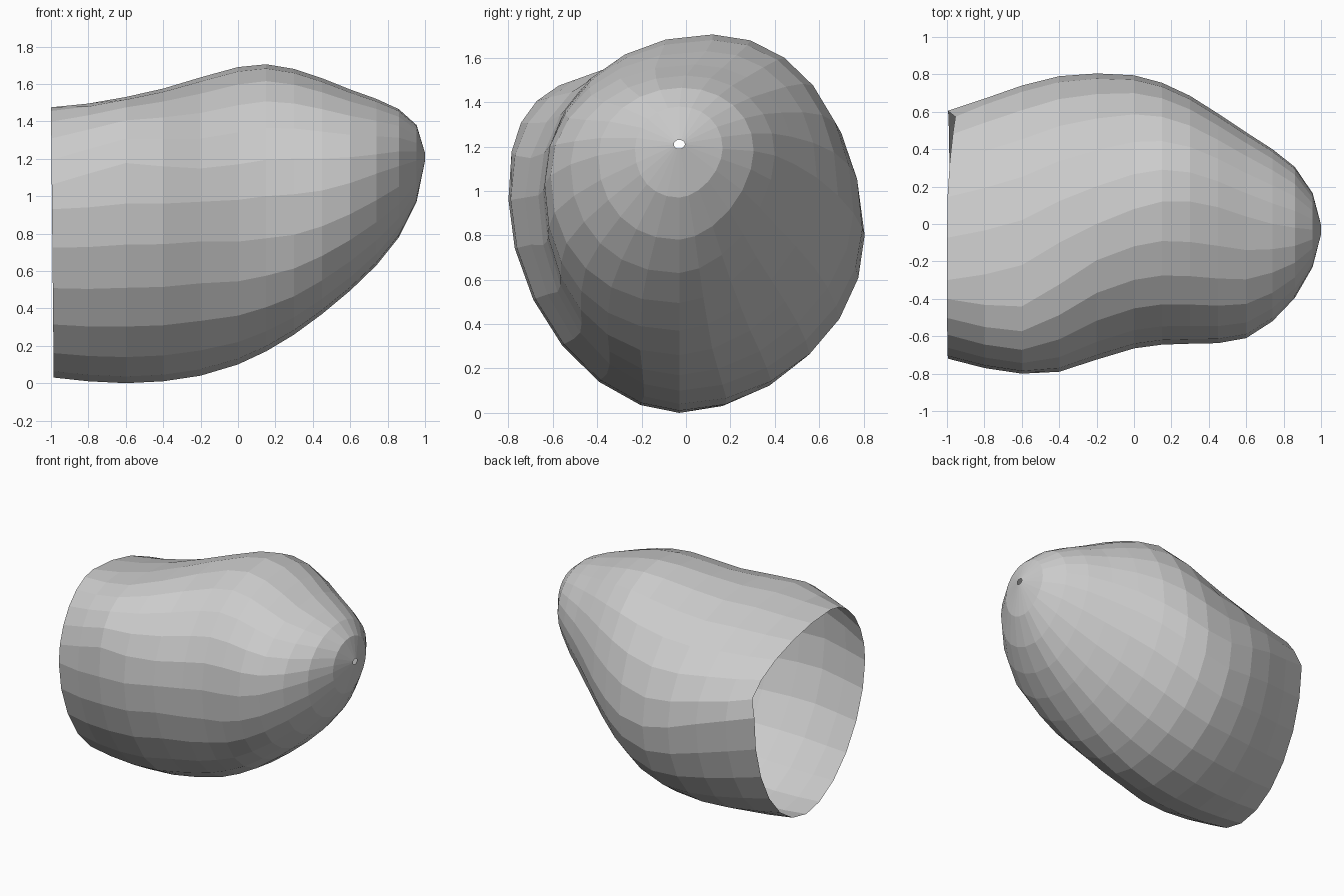
import bpy, bmesh
from math import sin, cos, pi

SIDES = 24
Y_BOTTOM = -0.03   # the lower ridge runs straight along the shell

# Cross-sections from the open end to the nose:
# x, bottom z, top z, min y, max y, y of top, z of min y, z of max y, front-top fullness
SECTIONS = [
    (-0.985, 0.03, 1.475, -0.72, 0.605, -0.30, 0.93, 1.00, 1.9),
    (-0.80, 0.01, 1.495, -0.77, 0.67, -0.27, 0.94, 0.95, 2.4),
    (-0.60, 0.00, 1.53, -0.80, 0.74, -0.22, 0.96, 0.90, 2.8),
    (-0.40, 0.01, 1.575, -0.79, 0.79, -0.10, 0.96, 0.84, 2.4),
    (-0.20, 0.04, 1.635, -0.725, 0.805, 0.00, 0.97, 0.80, 2.05),
    (0.00, 0.10, 1.69, -0.665, 0.795, 0.08, 0.98, 0.83, 2.05),
    (0.15, 0.17, 1.705, -0.645, 0.755, 0.12, 1.00, 0.90, 2.1),
    (0.30, 0.26, 1.68, -0.64, 0.685, 0.12, 1.01, 0.98, 2.15),
    (0.45, 0.37, 1.63, -0.637, 0.59, 0.09, 1.03, 1.06, 2.15),
    (0.60, 0.495, 1.57, -0.61, 0.49, 0.04, 1.07, 1.12, 2.1),
    (0.74, 0.63, 1.52, -0.52, 0.40, 0.00, 1.12, 1.16, 2.0),
    (0.86, 0.78, 1.465, -0.395, 0.305, -0.02, 1.16, 1.18, 2.0),
    (0.955, 0.97, 1.38, -0.23, 0.165, -0.03, 1.19, 1.19, 2.0),
    (1.00, 1.19, 1.23, -0.055, -0.005, -0.03, 1.21, 1.21, 2.0),
]


def ring_points(section):
    """Egg-shaped ring made from four quarter curves."""
    x, bottom, top, y_min, y_max, y_top, z_min, z_max, full = section
    ahead = min(max((x + 0.2) / 0.5, 0), 1)   # 0 in the rear half, 1 at the nose
    for i in range(SIDES):
        a = 2 * pi * i / SIDES
        c, s = cos(a), sin(a)
        if s > 0:
            n = full if c < 0 else 1.95 + 0.15 * ahead
        else:
            n = 1.83 + 0.35 * ahead if c < 0 else 1.97 - 0.25 * ahead
        u, v = abs(c) ** (2 / n), abs(s) ** (2 / n)
        y_mid = y_top if s > 0 else Y_BOTTOM
        y_side, z_mid = (y_max, z_max) if c > 0 else (y_min, z_min)
        z_end = top if s > 0 else bottom
        yield x, y_mid + (y_side - y_mid) * u, z_mid + (z_end - z_mid) * v


# Open shell skinned through the rings
bm = bmesh.new()
rings = [[bm.verts.new(p) for p in ring_points(s)] for s in SECTIONS]
for a, b in zip(rings, rings[1:]):
    for i in range(SIDES):
        j = (i + 1) % SIDES
        bm.faces.new((a[i], a[j], b[j], b[i]))
bmesh.ops.recalc_face_normals(bm, faces=bm.faces)

# Uneven open rim: lower edge slightly inward, upper back corner cut in
for v in rings[0]:
    v.co.x -= 0.015 * v.co.z / 1.475
    if v.co.z > 1.05 and v.co.y > 0:
        v.co.x += 0.045 * (v.co.y / 0.6) ** 2

mesh = bpy.data.meshes.new("hollow_shell")
bm.to_mesh(mesh)
bm.free()
shell = bpy.data.objects.new("hollow_shell", mesh)
bpy.context.collection.objects.link(shell)
